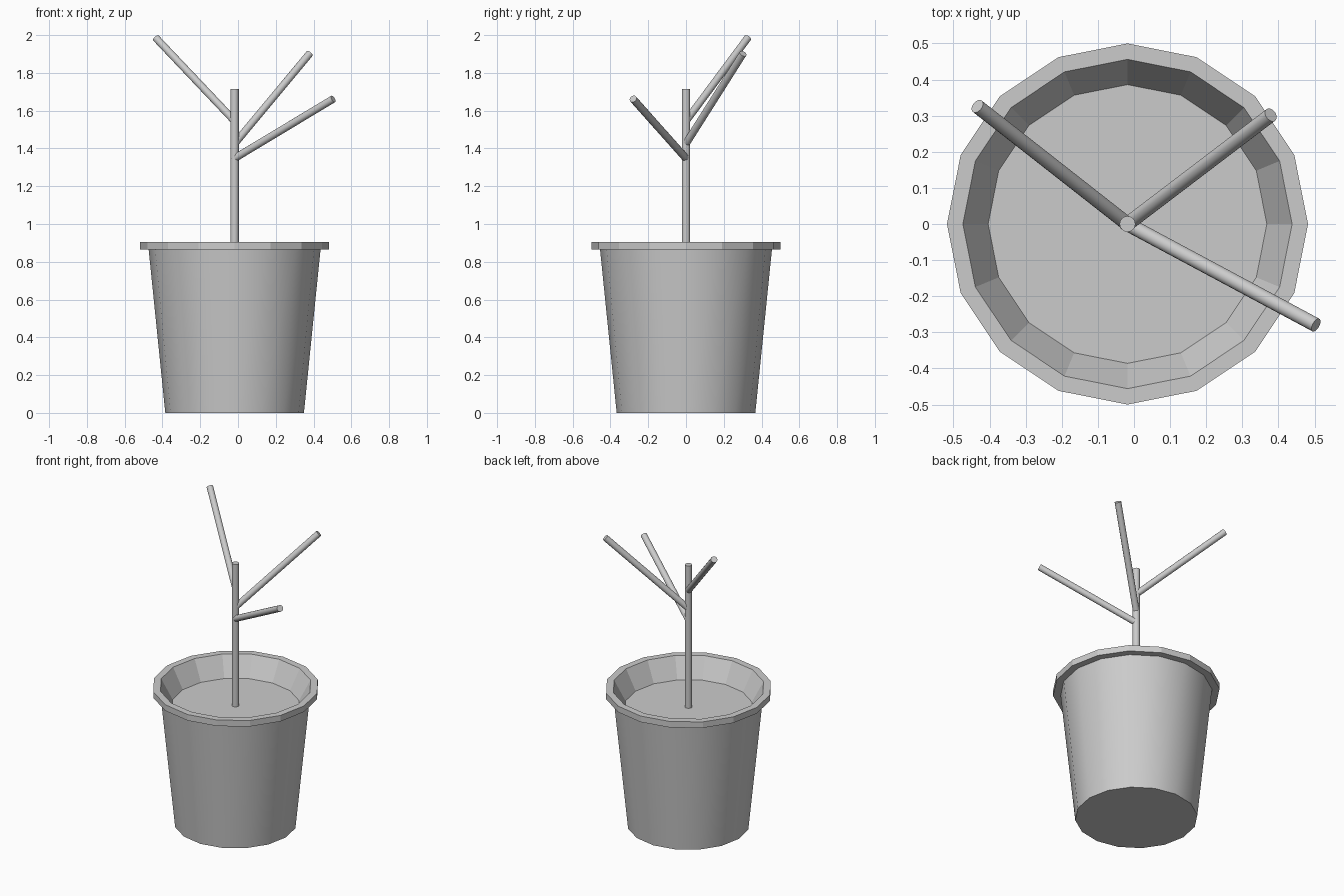
import bpy, bmesh, math
from mathutils import Vector

if "Cube" in bpy.data.objects:
    bpy.data.objects.remove(bpy.data.objects["Cube"])

CX = -0.018          # axis of pot and stem
SIDES = 16


def finish(name, bm):
    mesh = bpy.data.meshes.new(name)
    bm.normal_update()
    bm.to_mesh(mesh)
    bm.free()
    obj = bpy.data.objects.new(name, mesh)
    bpy.context.collection.objects.link(obj)
    return obj


def lathe(name, profile, smooth_bands=(), cap_start=False):
    """Turn an (r, z) profile around the pot axis."""
    bm = bmesh.new()
    rings = []
    for r, z in profile:
        rings.append([bm.verts.new((CX + r * math.cos(2 * math.pi * i / SIDES),
                                    r * math.sin(2 * math.pi * i / SIDES), z))
                      for i in range(SIDES)])
    for b, (lo, hi) in enumerate(zip(rings, rings[1:])):
        for i in range(SIDES):
            j = (i + 1) % SIDES
            f = bm.faces.new((lo[i], lo[j], hi[j], hi[i]))
            f.smooth = b in smooth_bands
    if cap_start:
        bm.faces.new(rings[0][::-1])
    return finish(name, bm)


def rod(name, start, end, radius):
    """Capped cylinder between two points, round sides and flat ends."""
    start, end = Vector(start), Vector(end)
    axis = end - start
    bm = bmesh.new()
    bmesh.ops.create_cone(bm, cap_ends=True, segments=SIDES, radius1=radius,
                          radius2=radius, depth=axis.length)
    for f in bm.faces:
        f.smooth = len(f.verts) == 4
    rot = Vector((0, 0, 1)).rotation_difference(axis).to_matrix()
    bmesh.ops.rotate(bm, verts=bm.verts, matrix=rot, cent=(0, 0, 0))
    bmesh.ops.translate(bm, verts=bm.verts, vec=(start + end) / 2)
    return finish(name, bm)


# Pot: smooth tapered wall, faceted rim and inner lip
SOIL_Z = 0.775
lathe("pot", [(0.367, 0), (0.455, 0.865), (0.5, 0.865), (0.5, 0.905),
              (0.456, 0.905), (0.386, SOIL_Z)], smooth_bands=(0,), cap_start=True)

# Soil disc
bm = bmesh.new()
bm.faces.new([bm.verts.new((CX + 0.386 * math.cos(2 * math.pi * i / SIDES),
                            0.386 * math.sin(2 * math.pi * i / SIDES), SOIL_Z))
              for i in range(SIDES)])
finish("soil", bm)

# Stem and branches
rod("stem", (CX, 0, SOIL_Z), (CX, 0, 1.715), 0.022)
rod("branch_low", (-0.026, 0.004, 1.343), (0.504, -0.28, 1.662), 0.02)
rod("branch_middle", (CX, 0, 1.425), (0.379, 0.302, 1.902), 0.02)
rod("branch_high", (CX, 0, 1.545), (-0.434, 0.326, 1.984), 0.02)
